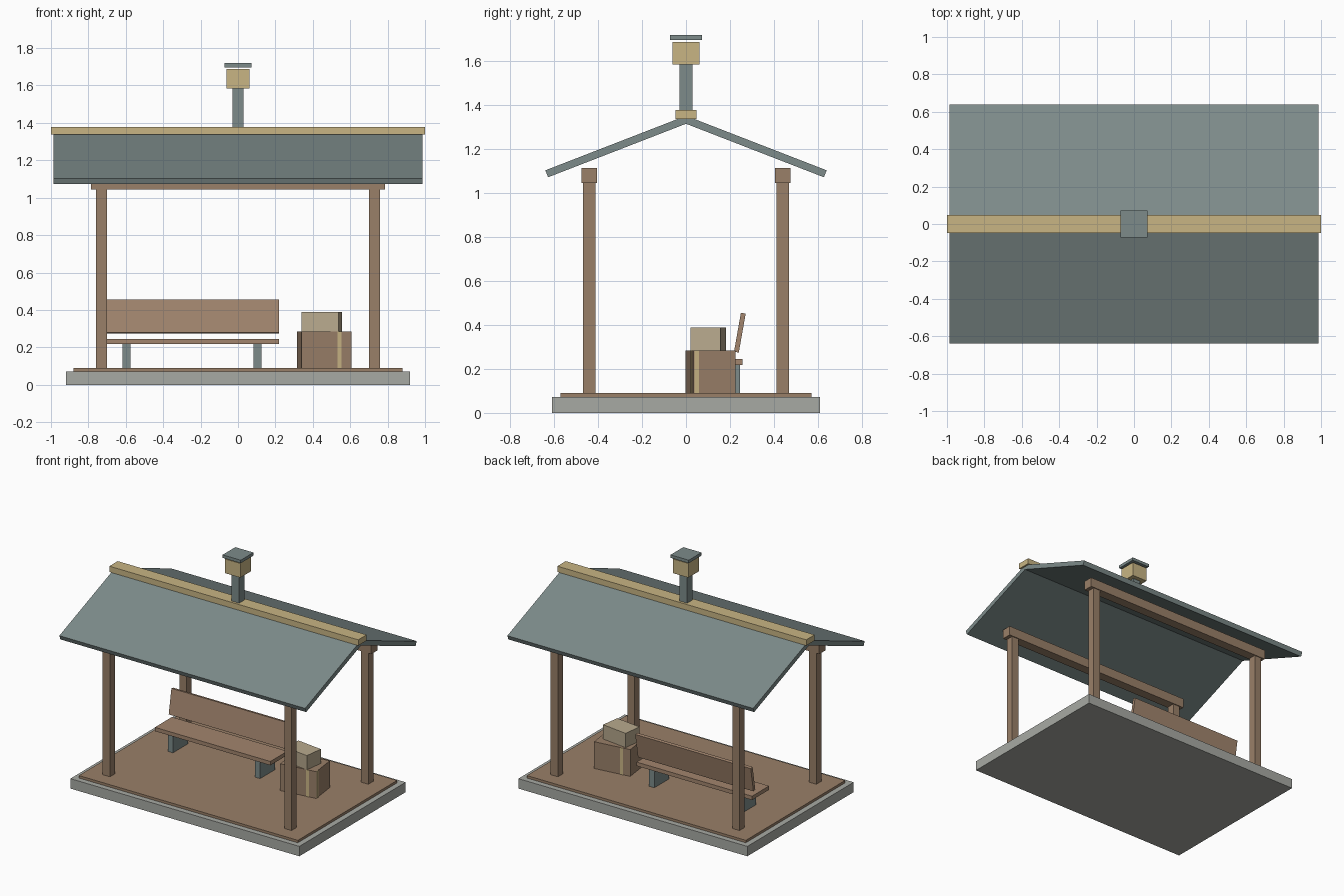
import bpy, bmesh, math
from mathutils import Matrix, Vector

if "Cube" in bpy.data.objects:
    bpy.data.objects.remove(bpy.data.objects["Cube"])


def material(name, rgb):
    m = bpy.data.materials.new(name)
    m.diffuse_color = (*rgb, 1)
    m.use_nodes = True
    m.node_tree.nodes["Principled BSDF"].inputs["Base Color"].default_value = m.diffuse_color
    return m


wood = material("timber", (0.32, 0.215, 0.14))
bench_wood = material("bench timber", (0.36, 0.235, 0.155))
slate = material("slate metal", (0.205, 0.26, 0.255))
stone = material("concrete", (0.39, 0.40, 0.37))
tan = material("pale trim", (0.58, 0.46, 0.23))
card = material("parcel", (0.48, 0.40, 0.27))


def box(name, center, size, mat, rot=(0, 0, 0)):
    bm = bmesh.new()
    bmesh.ops.create_cube(bm, size=1, matrix=Matrix.Diagonal((*size, 1)))
    me = bpy.data.meshes.new(name)
    bm.to_mesh(me)
    bm.free()
    me.materials.append(mat)
    ob = bpy.data.objects.new(name, me)
    ob.location = center
    ob.rotation_euler = rot
    bpy.context.collection.objects.link(ob)
    return ob


def span(name, x, y, z, mat):
    """Upright box given by its limits on each axis."""
    lims = (x, y, z)
    return box(name, [(a + b) / 2 for a, b in lims], [b - a for a, b in lims], mat)


# Floor
span("foundation_slab", (-0.92, 0.92), (-0.61, 0.61), (0, 0.072), stone)
span("floor_deck", (-0.88, 0.88), (-0.57, 0.57), (0.072, 0.09), wood)

# Posts, beams and roof slopes, mirrored front to back
pitch = math.radians(21.2)
thick = 0.034
for s, side in ((-1, "front"), (1, "back")):
    for e, end in ((-1, "left"), (1, "right")):
        box(f"{side}_{end}_post", (0.73 * e, 0.44 * s, 0.57), (0.058, 0.058, 0.96), wood)
    span(f"{side}_beam", (-0.787, 0.787), (0.44 * s - 0.035, 0.44 * s + 0.035), (1.045, 1.115), wood)
    length = 0.64 / math.cos(pitch)
    mid = Vector((0, s * 0.32, 1.352 - 0.32 * math.tan(pitch)))
    mid -= Vector((0, s * math.sin(pitch), math.cos(pitch))) * thick / 2
    box(f"{side}_roof_slope", mid, (1.975, length, thick), slate, (-s * pitch, 0, 0))

# Ridge and chimney
span("ridge_cap", (-1, 1), (-0.048, 0.048), (1.337, 1.379), tan)
span("chimney_pipe", (-0.03, 0.03), (-0.03, 0.03), (1.36, 1.59), slate)
span("chimney_head", (-0.062, 0.062), (-0.062, 0.062), (1.585, 1.688), tan)
span("chimney_lid", (-0.073, 0.073), (-0.073, 0.073), (1.697, 1.719), slate)

# Bench
span("bench_seat", (-0.71, 0.218), (0.06, 0.256), (0.217, 0.245), bench_wood)
box("bench_back", (-0.246, 0.245, 0.365), (0.928, 0.022, 0.18), bench_wood, (-math.radians(10), 0, 0))
for e, end in ((-1, "left"), (1, "right")):
    box(f"bench_{end}_leg", (-0.246 + 0.35 * e, 0.16, 0.154), (0.042, 0.17, 0.13), slate)

# Luggage: turned crate with pale straps, parcel on top
cx, cy, turn = 0.46, 0.112, math.radians(7.5)
w, d = 0.268, 0.194
box("crate", (cx, cy, 0.187), (w, d, 0.195), wood, (0, 0, turn))
spin = Matrix.Rotation(turn, 3, 'Z')
for s, side in ((-1, "front"), (1, "back")):
    p = spin @ Vector((-s * 0.07, s * d / 2, 0))
    box(f"crate_{side}_strap", (cx + p.x, cy + p.y, 0.187), (0.021, 0.006, 0.195), tan, (0, 0, turn))
p = spin @ Vector((w / 2, -0.082, 0))
box("crate_side_strap", (cx + p.x, cy + p.y, 0.187), (0.006, 0.02, 0.195), tan, (0, 0, turn))
box("parcel", (0.448, 0.102, 0.336), (0.2, 0.137, 0.104), card, (0, 0, -math.radians(7.5)))
